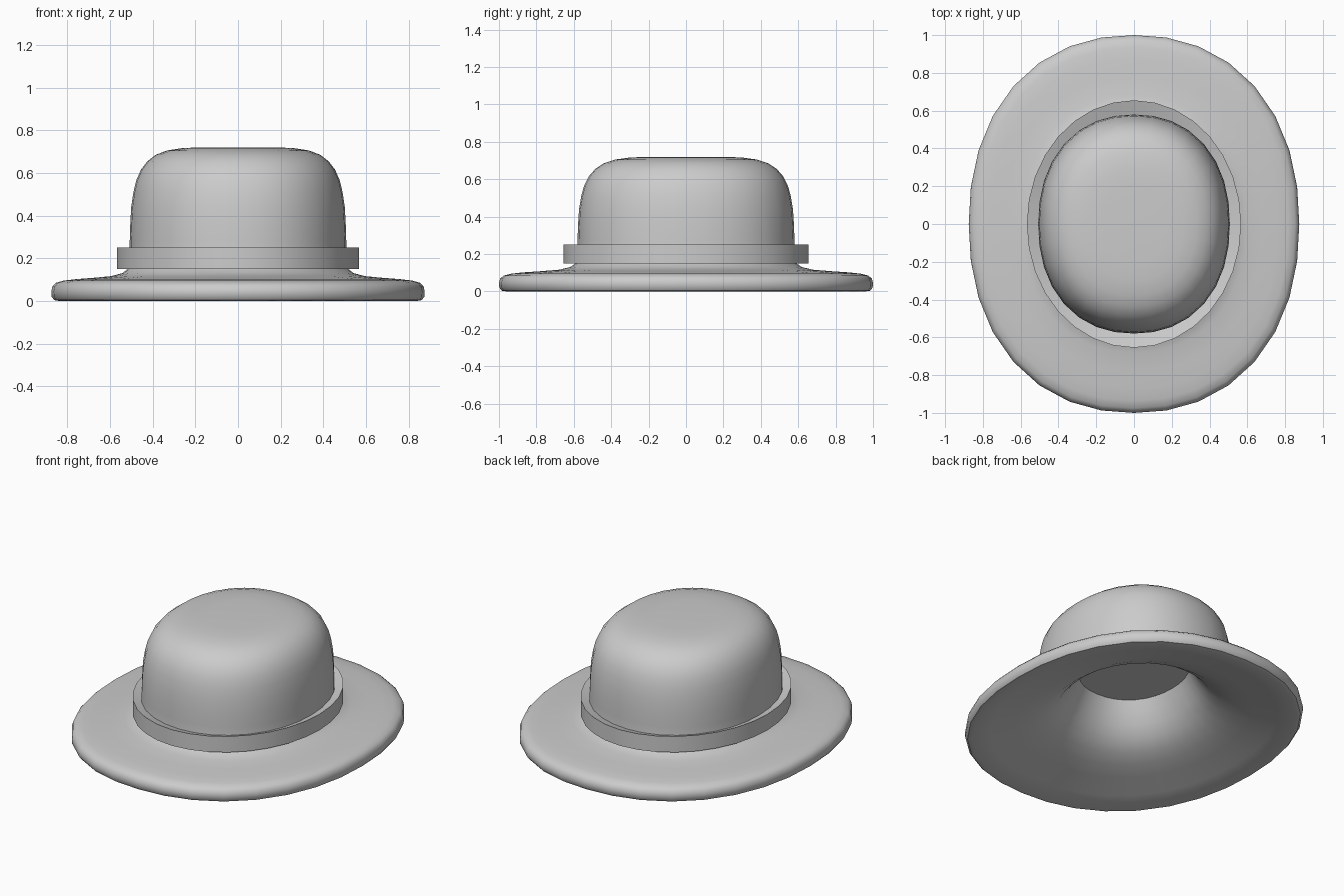
import bpy, bmesh, math

SEGMENTS = 32

if "Cube" in bpy.data.objects:
    bpy.data.objects.remove(bpy.data.objects["Cube"], do_unlink=True)

felt = bpy.data.materials.new("grey_felt")
felt.use_nodes = True
grey = (0.6, 0.6, 0.6, 1)
felt.diffuse_color = grey
felt.node_tree.nodes["Principled BSDF"].inputs["Base Color"].default_value = grey


def oval_lathe(name, profile, width, squareness, closed=False, angle=40):
    """Sweep (radius, height) points around z as superellipses; open ends are capped."""
    bm = bmesh.new()
    rings = []
    for radius, z in profile:
        ring = []
        for i in range(SEGMENTS):
            a = 2 * math.pi * i / SEGMENTS
            c, s = math.cos(a), math.sin(a)
            r = radius * (abs(c) ** squareness + abs(s) ** squareness) ** (-1 / squareness)
            ring.append(bm.verts.new((width * r * c, r * s, z)))
        rings.append(ring)
    pairs = list(zip(rings, rings[1:]))
    if closed:
        pairs.append((rings[-1], rings[0]))
    else:
        bm.faces.new(rings[0])
        bm.faces.new(rings[-1])
    for low, high in pairs:
        for i in range(SEGMENTS):
            j = (i + 1) % SEGMENTS
            bm.faces.new((low[i], low[j], high[j], high[i]))
    bmesh.ops.recalc_face_normals(bm, faces=bm.faces[:])
    mesh = bpy.data.meshes.new(name)
    bm.to_mesh(mesh)
    bm.free()
    mesh.materials.append(felt)
    obj = bpy.data.objects.new(name, mesh)
    bpy.context.collection.objects.link(obj)
    bpy.ops.object.select_all(action="DESELECT")
    obj.select_set(True)
    bpy.context.view_layer.objects.active = obj
    bpy.ops.object.shade_smooth_by_angle(angle=math.radians(angle))


# Underside hollow, rolled brim edge, neck and domed crown in one sweep
underside = [(0.325, 0.36), (0.355, 0.30), (0.395, 0.235), (0.45, 0.17),
             (0.52, 0.125), (0.60, 0.092), (0.70, 0.064), (0.85, 0.03), (0.96, 0.0)]
brim = [(0.985, 0.004), (0.998, 0.02), (1.0, 0.045), (0.994, 0.068), (0.975, 0.085),
        (0.935, 0.095), (0.87, 0.102), (0.78, 0.108), (0.68, 0.116),
        (0.62, 0.13), (0.59, 0.15)]
crown = [(0.58, 0.20), (0.58, 0.28), (0.577, 0.36), (0.572, 0.44),
         (0.56, 0.51), (0.545, 0.565), (0.52, 0.615), (0.485, 0.655),
         (0.44, 0.685), (0.38, 0.705), (0.30, 0.716), (0.20, 0.72)]
oval_lathe("hat_body", underside + brim + crown, width=0.875, squareness=2.2)

# Hat band with a top that dips in toward the crown
oval_lathe("hat_band", [(0.57, 0.15), (0.655, 0.15), (0.655, 0.25), (0.57, 0.222)],
           width=0.866, squareness=2, closed=True, angle=15)
